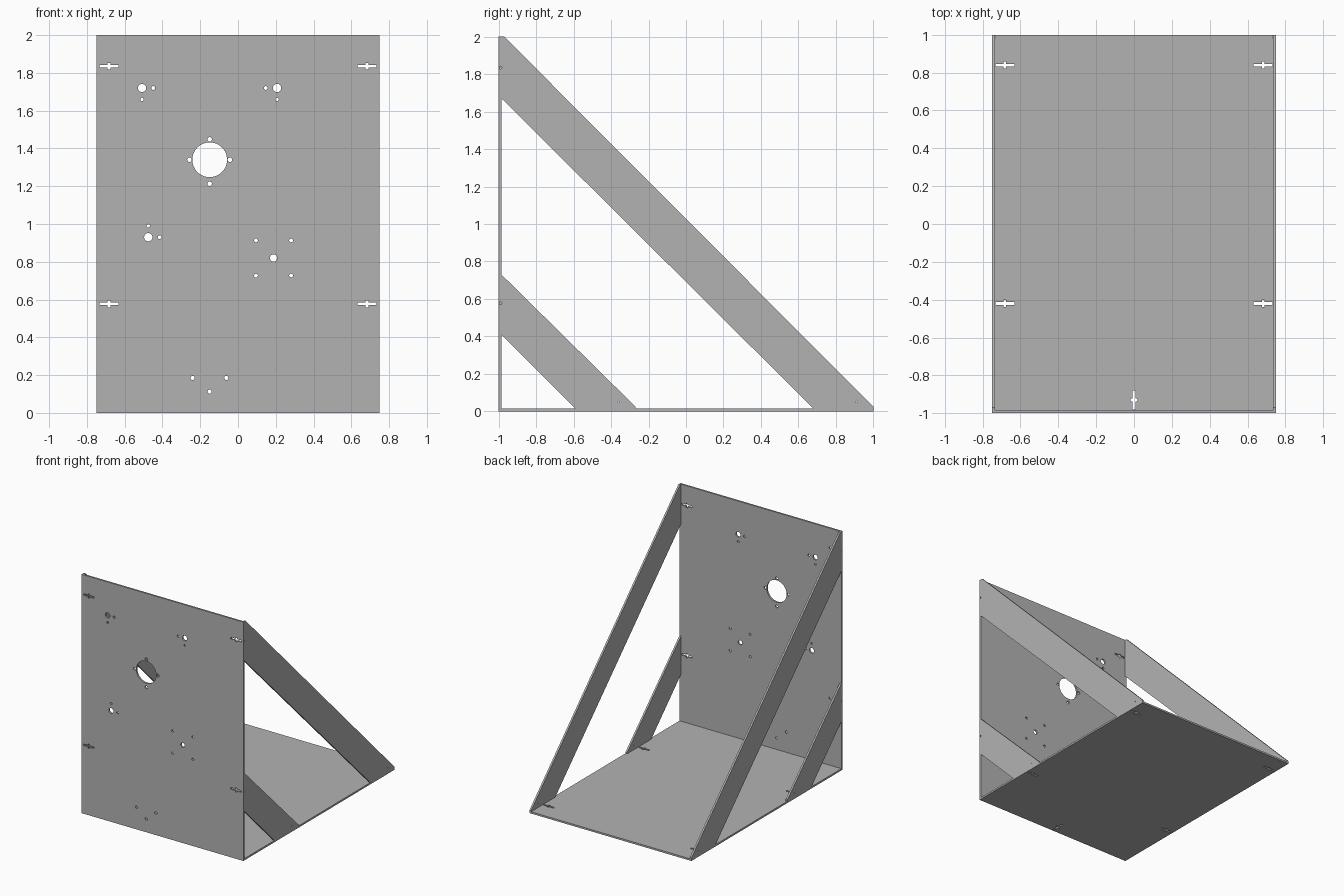
import bpy
from math import cos, sin, pi
from mathutils import Matrix

cube = bpy.data.objects.get("Cube")
if cube:
    bpy.data.objects.remove(cube)

T = 0.015          # sheet thickness
W = 0.75           # half width
IN = W - T         # inner face of the braces

grey = bpy.data.materials.new("sheet grey")
grey.use_nodes = True
colour = (0.45, 0.45, 0.45, 1)
grey.diffuse_color = colour
grey.node_tree.nodes["Principled BSDF"].inputs["Base Color"].default_value = colour


def circle(x, y, r):
    n = 48 if r > 0.05 else 20
    return [(x + r * cos(2 * pi * i / n), y + r * sin(2 * pi * i / n)) for i in range(n)]


def slot(x, y, upright=False):
    """Cross-shaped bolt and nut slot."""
    a, b, c, d = 0.05, 0.007, 0.018, 0.007
    quarter = [(a, b), (d, b), (d, c)]
    pts = quarter + [(-u, v) for u, v in reversed(quarter)]
    pts += [(-u, -v) for u, v in pts]
    return [(x + v, y + u) if upright else (x + u, y + v) for u, v in pts]


def sheet(name, outline, holes, matrix):
    """Flat cut sheet: outline and holes filled, then given thickness T."""
    curve = bpy.data.curves.new(name, 'CURVE')
    curve.dimensions = '2D'
    curve.fill_mode = 'BOTH'
    curve.extrude = T / 2
    for pts in [outline] + holes:
        spline = curve.splines.new('POLY')
        spline.points.add(len(pts) - 1)
        for point, (u, v) in zip(spline.points, pts):
            point.co = (u, v, 0, 1)
        spline.use_cyclic_u = True
    temp = bpy.data.objects.new(name + "_curve", curve)
    bpy.context.collection.objects.link(temp)
    bpy.context.view_layer.update()
    graph = bpy.context.evaluated_depsgraph_get()
    mesh = bpy.data.meshes.new_from_object(temp.evaluated_get(graph))
    bpy.data.objects.remove(temp)
    mesh.transform(matrix)
    mesh.materials.clear()
    mesh.materials.append(grey)
    for poly in mesh.polygons:
        poly.use_smooth = False
        poly.material_index = 0
    obj = bpy.data.objects.new(name, mesh)
    bpy.context.collection.objects.link(obj)


def notched_side(low, high, notches):
    """Right-hand edge of a panel with notches for the braces."""
    pts = [(W, low)]
    for a, b in notches:
        pts += [(W, a), (IN, a), (IN, b), (W, b)]
    return pts + [(W, high)]


# Front panel: instrument holes and brace slots
XZ = Matrix(((1, 0, 0, 0), (0, 0, -1, -1 + T / 2), (0, 1, 0, 0), (0, 0, 0, 1)))
side = notched_side(0, 1.67, [(0.41, 0.73)]) + [(IN, 1.67), (IN, 2)]
tab = [(0.12, 0), (0.12, T)]
outline = side + [(-x, z) for x, z in reversed(side)]
outline += [(-x, z) for x, z in tab] + tab[::-1]
holes = [circle(-0.15, 1.34, 0.092)]
holes += [circle(-0.15 + dx, 1.34 + dz, 0.012)
          for dx, dz in ((0, 0.108), (0, -0.127), (-0.107, 0), (0.107, 0))]
for x, z, dx, dz in ((-0.508, 1.72, 0.06, -0.06), (0.207, 1.72, -0.06, -0.06),
                     (-0.475, 0.93, 0.06, 0.06)):
    holes += [circle(x, z, 0.022), circle(x + dx, z, 0.01), circle(x, z + dz, 0.009)]
holes.append(circle(0.188, 0.82, 0.019))
holes += [circle(0.188 + dx, 0.82 + dz, 0.01) for dx in (-0.093, 0.093) for dz in (-0.093, 0.093)]
holes += [circle(x, z, 0.011) for x, z in ((-0.24, 0.185), (-0.062, 0.185), (-0.15, 0.112))]
holes += [slot(s * 0.683, z) for s in (-1, 1) for z in (0.577, 1.835)]
sheet("front_panel", outline, holes, XZ)

# Base panel with a front tab
side = notched_side(-1 + T, 1, [(-0.5, -0.35), (0.75, 0.92)])
tab = [(0.12, -1 + T), (0.12, -1)]
outline = side + [(-x, y) for x, y in reversed(side)]
outline += [(-x, y) for x, y in tab] + tab[::-1]
holes = [slot(s * 0.683, y) for s in (-1, 1) for y in (-0.42, 0.84)]
holes.append(slot(0, -0.93, True))
sheet("base_panel", outline, holes, Matrix.Translation((0, 0, T / 2)))


# Diagonal braces, tabbed into both panels
def brace(name, x, low, high, tip, inner, outer, tab_a, tab_b, bolt_z):
    outline = [(-1, low), (-1, high), (-0.97 if high > 1.9 else -0.985, high),
               (outer, 0.025), (outer, T), (tab_b, T), (tab_b, 0), (tab_a, 0),
               (tab_a, T), (inner, T), (tip, low)]
    holes = [circle(-0.99, bolt_z, 0.007), circle(tab_b - 0.01, 0.05, 0.004)]
    YZ = Matrix(((0, 0, 1, x), (1, 0, 0, 0), (0, 1, 0, 0), (0, 0, 0, 1)))
    sheet(name, outline, holes, YZ)


for label, s in (("left", 1), ("right", -1)):
    x = s * (W - T / 2)
    brace(label + "_long_brace", x, 1.67, 2.0, -0.985, 0.68, 1.0, 0.75, 0.92, 1.835)
    brace(label + "_short_brace", x, 0.41, 0.73, -0.985, -0.59, -0.27, -0.5, -0.35, 0.577)
